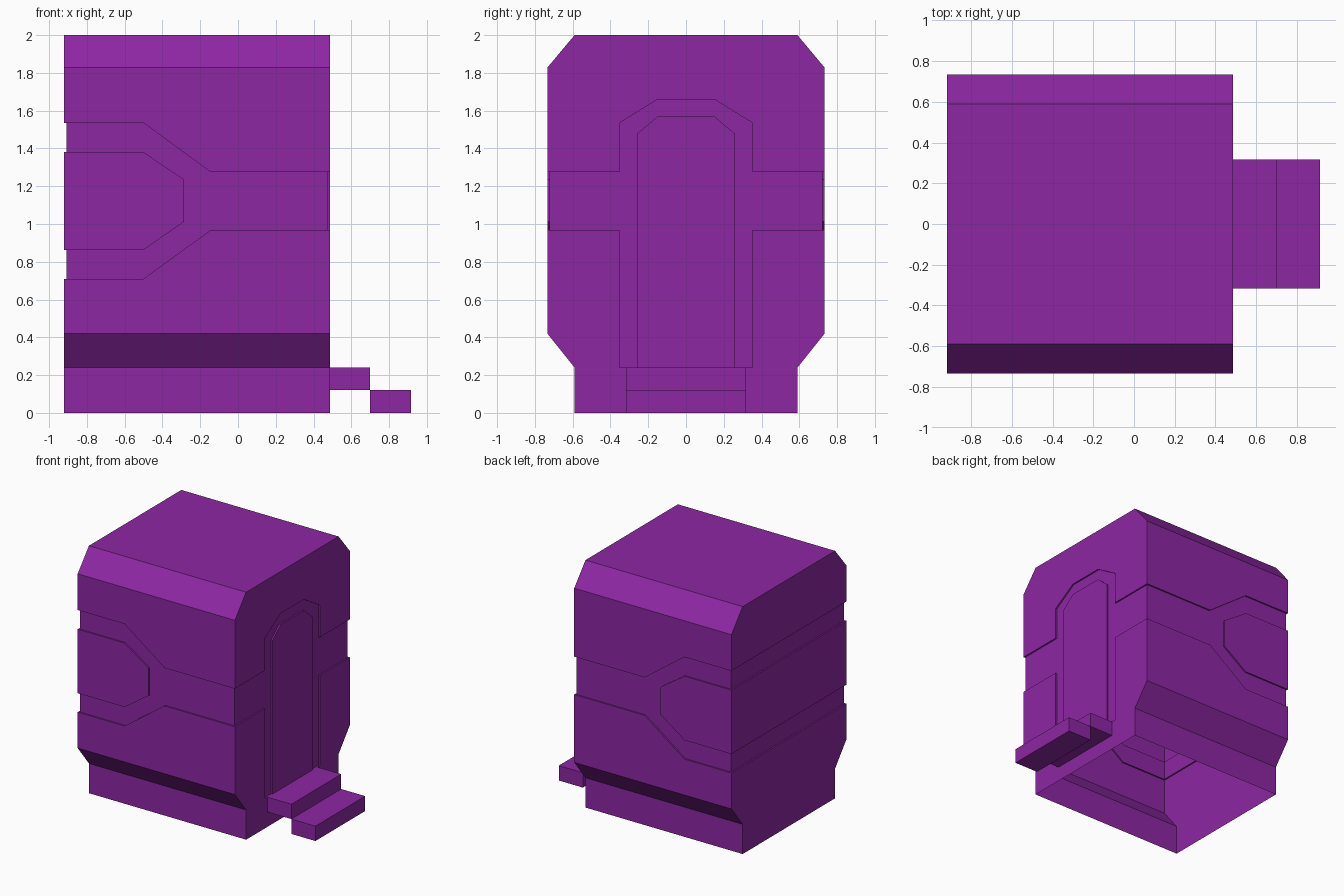
import bpy, bmesh
from mathutils import Vector

if "Cube" in bpy.data.objects:
    bpy.data.objects.remove(bpy.data.objects["Cube"])

X0, X1, W, D = -0.92, 0.486, 0.734, 0.012   # body ends, half width, groove depth

purple = bpy.data.materials.new("purple")
purple.diffuse_color = (0.27, 0.02, 0.37, 1)
purple.use_nodes = True
purple.node_tree.nodes["Principled BSDF"].inputs["Base Color"].default_value = purple.diffuse_color


def prism(name, pts, axis, lo, hi):
    """Extrude a 2D outline along x (points are y,z) or along y (points are x,z)."""
    bm = bmesh.new()
    place = (lambda p: (lo, p[0], p[1])) if axis == 'x' else (lambda p: (p[0], lo, p[1]))
    face = bm.faces.new([bm.verts.new(place(p)) for p in pts])
    out = bmesh.ops.extrude_face_region(bm, geom=[face])
    step = Vector((hi - lo, 0, 0)) if axis == 'x' else Vector((0, hi - lo, 0))
    bmesh.ops.translate(bm, vec=step, verts=[g for g in out['geom'] if isinstance(g, bmesh.types.BMVert)])
    bmesh.ops.recalc_face_normals(bm, faces=bm.faces)
    me = bpy.data.meshes.new(name)
    bm.to_mesh(me)
    bm.free()
    me.materials.append(purple)
    ob = bpy.data.objects.new(name, me)
    bpy.context.collection.objects.link(ob)
    return ob


def rect(a0, a1, b0, b1):
    return [(a0, b0), (a1, b0), (a1, b1), (a0, b1)]


def mirrored(half):
    return half + [(-y, z) for y, z in reversed(half)]


# Body: chamfered cabin profile
body = prism("body", mirrored([(0.59, 0), (0.59, 0.24), (W, 0.42), (W, 1.828), (0.59, 2)]), 'x', X0, X1)

# Shallow groove around the octagonal side panels
side = [(-1.1, 1.535), (-0.5, 1.535), (-0.145, 1.275), (0.7, 1.275),
        (0.7, 0.968), (-0.145, 0.968), (-0.5, 0.71), (-1.1, 0.71),
        (-1.1, 0.863), (-0.5, 0.863), (-0.285, 1.013), (-0.285, 1.235),
        (-0.5, 1.38), (-1.1, 1.38)]
cutters = [prism("side_groove_cutter", side, 'y', s * (W - D), s * 0.9) for s in (-1, 1)]

# Grooves across the back
for z0, z1 in ((0.71, 0.863), (1.38, 1.535)):
    cutters.append(prism("back_groove_cutter", rect(-1, 1, z0, z1), 'x', -1.2, X0 + D))

# Door surround joined to the side grooves
door = mirrored([(0.15, 1.66), (0.352, 1.535), (0.352, 1.275), (1, 1.275), (1, 0.968),
                 (0.352, 0.968), (0.352, 0.24), (0.256, 0.24), (0.256, 1.48), (0.15, 1.57)])
cutters.append(prism("door_frame_cutter", door, 'x', X1 - D, 0.8))

# Carve the grooves
for c in cutters:
    m = body.modifiers.new("groove", 'BOOLEAN')
    m.operation, m.solver, m.object = 'DIFFERENCE', 'EXACT', c
    bpy.context.view_layer.objects.active = body
    bpy.ops.object.modifier_apply(modifier=m.name)
for c in cutters:
    bpy.data.objects.remove(c)

# The cabin is an open shell underneath
bm = bmesh.new()
bm.from_mesh(body.data)
floor = [f for f in bm.faces if all(v.co.z < 0.001 for v in f.verts)]
bmesh.ops.delete(bm, geom=floor, context='FACES')
bm.to_mesh(body.data)
bm.free()

# Entrance steps
prism("upper_step", rect(-0.318, 0.318, 0.12, 0.24), 'x', X1, 0.70)
prism("lower_step", rect(-0.318, 0.318, 0, 0.12), 'x', 0.70, 0.915)
